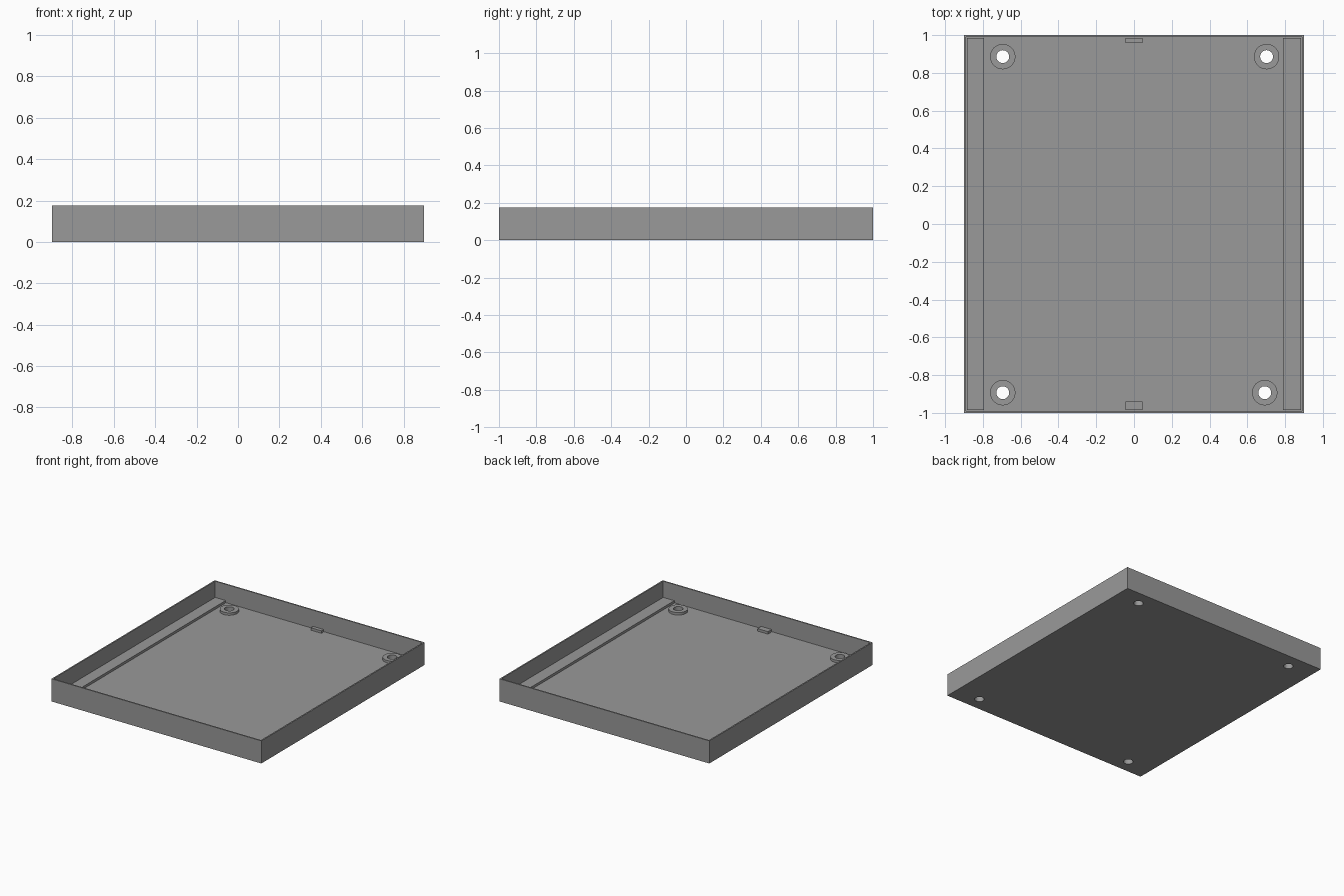
import bpy, bmesh, math

if "Cube" in bpy.data.objects:
    bpy.data.objects.remove(bpy.data.objects["Cube"])

W, D, H = 1.80, 2.0, 0.175      # outer size of the tray
WALL, FLOOR, RAISED = 0.015, 0.033, 0.052   # wall thickness, floor top, raised part top
BOSS_R, HOLE_R, SIDES = 0.067, 0.034, 48

grey = bpy.data.materials.new("grey_plastic")
grey.diffuse_color = (0.32, 0.32, 0.32, 1)
grey.use_nodes = True
grey.node_tree.nodes["Principled BSDF"].inputs["Base Color"].default_value = grey.diffuse_color


def add_object(name, bm):
    bmesh.ops.recalc_face_normals(bm, faces=bm.faces)
    mesh = bpy.data.meshes.new(name)
    bm.to_mesh(mesh)
    bm.free()
    mesh.materials.append(grey)
    obj = bpy.data.objects.new(name, mesh)
    bpy.context.collection.objects.link(obj)
    return obj


def box_bm(x0, x1, y0, y1, z0, z1):
    bm = bmesh.new()
    bmesh.ops.create_cube(bm, size=1)
    for v in bm.verts:
        v.co = (x0 if v.co.x < 0 else x1, y0 if v.co.y < 0 else y1, z0 if v.co.z < 0 else z1)
    return bm


def ring(bm, r, z, x, y):
    return [bm.verts.new((x + r * math.cos(2 * math.pi * i / SIDES),
                          y + r * math.sin(2 * math.pi * i / SIDES), z)) for i in range(SIDES)]


def bridge(bm, a, b):
    for i in range(SIDES):
        j = (i + 1) % SIDES
        bm.faces.new((a[i], a[j], b[j], b[i]))


def smooth(obj):
    bpy.ops.object.select_all(action='DESELECT')
    obj.select_set(True)
    bpy.context.view_layer.objects.active = obj
    bpy.ops.object.shade_smooth_by_angle(angle=math.radians(30))


# Open tray: inset the top face and push it down to the floor
bm = box_bm(-W / 2, W / 2, -D / 2, D / 2, 0, H)
bm.normal_update()
top = max(bm.faces, key=lambda f: f.calc_center_median().z)
bmesh.ops.inset_region(bm, faces=[top], thickness=WALL)
inner = bmesh.ops.extrude_face_region(bm, geom=[top])
bmesh.ops.delete(bm, geom=[top], context='FACES_ONLY')
for v in inner["geom"]:
    if isinstance(v, bmesh.types.BMVert):
        v.co.z = FLOOR
tray = add_object("tray", bm)

# Screw bosses with through holes near the corners
cut = bmesh.new()
for i, (x, y) in enumerate([(-0.695, 0.886), (0.702, 0.886), (-0.695, -0.893), (0.692, -0.893)]):
    bm = bmesh.new()
    rings = [ring(bm, r, z, x, y) for r, z in
             [(BOSS_R, FLOOR), (BOSS_R, RAISED), (HOLE_R, RAISED), (HOLE_R, FLOOR)]]
    for a, b in zip(rings, rings[1:]):
        bridge(bm, a, b)
    smooth(add_object(f"screw_boss_{i + 1}", bm))
    low, high = ring(cut, HOLE_R, -0.05, x, y), ring(cut, HOLE_R, 0.1, x, y)
    bridge(cut, low, high)
    cut.faces.new(low)
    cut.faces.new(high)
cutter = add_object("hole_cutter", cut)
cutter.hide_render = True
cutter.hide_viewport = True
mod = tray.modifiers.new("holes", 'BOOLEAN')
mod.operation = 'DIFFERENCE'
mod.solver = 'EXACT'
mod.object = cutter

# Raised ledges along both long sides
XI, YI = W / 2 - WALL, D / 2 - WALL
add_object("left_ledge", box_bm(-XI, -0.795, -YI, YI, FLOOR, RAISED))
add_object("right_ledge", box_bm(0.79, XI, -YI, YI, FLOOR, RAISED))

# Small tabs at the middle of the short walls
add_object("back_tab", box_bm(-0.045, 0.045, 0.957, YI, FLOOR, RAISED))
add_object("front_tab", box_bm(-0.045, 0.045, -YI, -0.94, FLOOR, RAISED))
